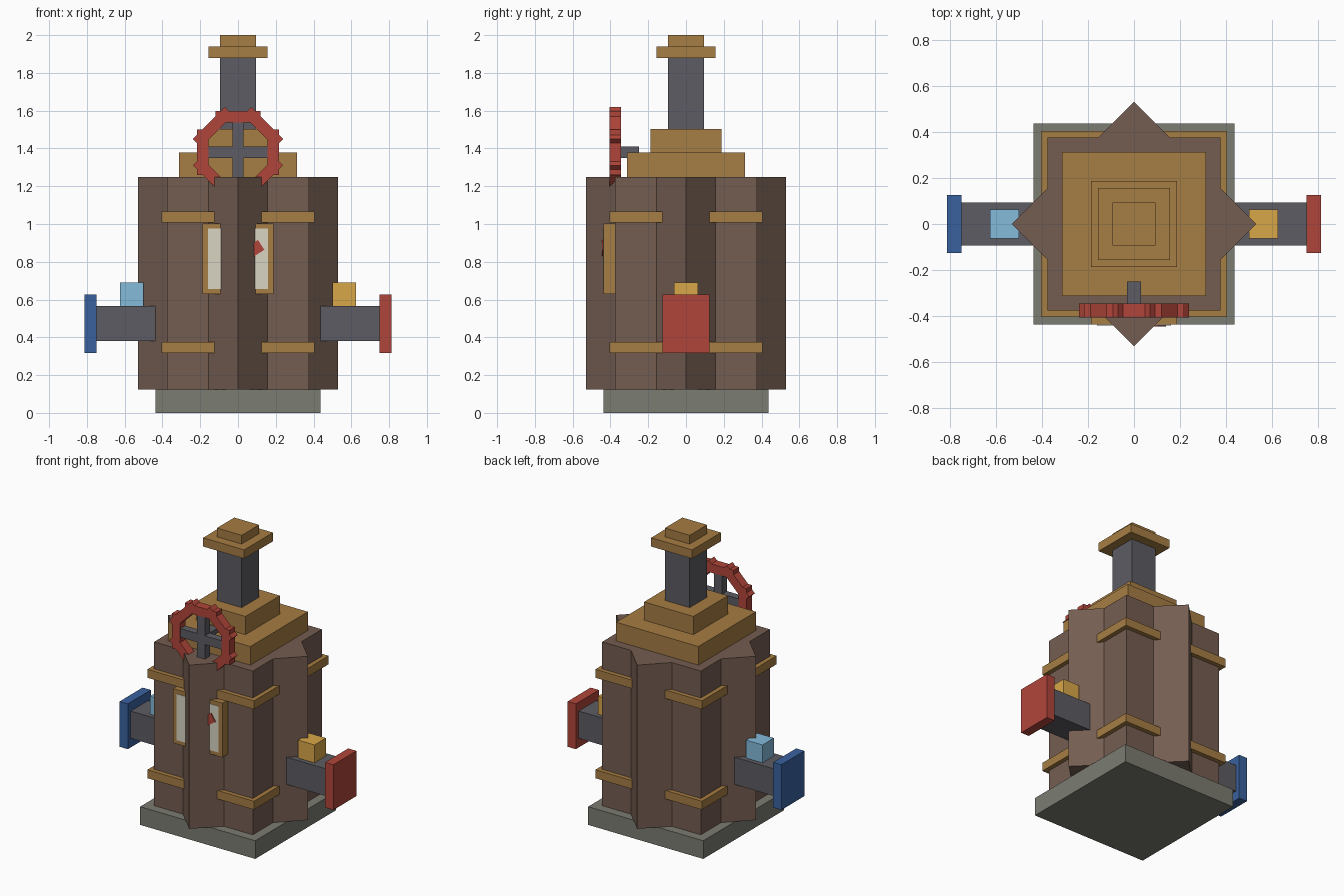
import bpy
import math
from mathutils import Matrix, Vector

old = bpy.data.objects.get("Cube")
if old:
    bpy.data.objects.remove(old, do_unlink=True)


def material(name, rgb):
    """Flat material from 0-255 display colour, stored as linear."""
    lin = [(c / 255 / 12.92) if c < 11 else ((c / 255 + 0.055) / 1.055) ** 2.4 for c in rgb]
    m = bpy.data.materials.new(name)
    m.use_nodes = True
    m.diffuse_color = (*lin, 1)
    bsdf = m.node_tree.nodes["Principled BSDF"]
    bsdf.inputs["Base Color"].default_value = (*lin, 1)
    bsdf.inputs["Roughness"].default_value = 0.8
    return m


BROWN = material("brown", (116, 93, 81))
BRASS = material("brass", (166, 125, 67))
IRON = material("dark iron", (92, 92, 99))
STONE = material("grey stone", (123, 124, 113))
RED = material("red", (176, 69, 58))
BLUE = material("blue", (57, 97, 158))
SKY = material("light blue", (133, 187, 219))
AMBER = material("amber", (217, 167, 73))
CREAM = material("cream", (217, 213, 195))


def box(name, mat, x, y, z, rot=None, pivot=(0, 0, 0)):
    """Box from (min, max) ranges, optionally rotated about a pivot."""
    bpy.ops.mesh.primitive_cube_add(size=1)
    ob = bpy.context.object
    ob.name = ob.data.name = name
    size = [r[1] - r[0] for r in (x, y, z)]
    mid = [(r[1] + r[0]) / 2 for r in (x, y, z)]
    mtx = Matrix.Translation(mid) @ Matrix.Diagonal((*size, 1))
    if rot:
        p = Matrix.Translation(Vector(pivot))
        mtx = p @ Matrix.Rotation(rot[0], 4, rot[1]) @ p.inverted() @ mtx
    ob.data.transform(mtx)
    ob.data.materials.append(mat)
    return ob


def block(name, mat, half, z0, z1, rot=None):
    """Square block centred on the vertical axis."""
    return box(name, mat, (-half, half), (-half, half), (z0, z1), rot)


# Base and eight-pointed boiler made of two crossed blocks
block("base", STONE, 0.4375, 0, 0.125)
block("boiler", BROWN, 0.375, 0.125, 1.25)
block("boiler_turned", BROWN, 0.375, 0.125, 1.25, (math.pi / 4, 'Z'))

# Bands around the boiler
block("lower_band", BRASS, 0.405, 0.317, 0.375)
block("upper_band", BRASS, 0.405, 1.007, 1.065)

# Stepped roof and chimney
block("roof_lower", BRASS, 0.3125, 1.25, 1.378)
block("roof_upper", BRASS, 0.1875, 1.378, 1.503)
block("chimney", IRON, 0.094, 1.503, 1.88)
block("chimney_rim", BRASS, 0.156, 1.88, 1.94)
block("chimney_cap", BRASS, 0.094, 1.94, 2.0)

# Gauge on the front
box("gauge_frame", BRASS, (-0.1875, 0.1875), (-0.4375, -0.37), (0.63, 1.003))
box("gauge_face", CREAM, (-0.16, 0.16), (-0.44, -0.435), (0.657, 0.975))
box("gauge_needle", RED, (0, 0.146), (-0.446, -0.436), (0.779, 0.841),
    (-math.radians(33), 'Y'), (0, 0, 0.81))

# Side pipes with flanges and valves
for side, s, flange, valve in (("left", 1, RED, AMBER), ("right", -1, BLUE, SKY)):
    def span(a, b):
        return tuple(sorted((s * a, s * b)))
    box(side + "_pipe", IRON, span(0.36, 0.75), (-0.094, 0.094), (0.38, 0.567))
    box(side + "_flange", flange, span(0.75, 0.8125), (-0.125, 0.125), (0.317, 0.628))
    box(side + "_valve", valve, span(0.5, 0.625), (-0.0625, 0.0625), (0.567, 0.69))

# Hand wheel: eight overlapping rim bars, crossed spokes and an axle
WZ = 1.38
for i in range(8):
    box(f"wheel_rim_{i + 1}", RED, (-0.12, 0.12), (-0.406, -0.345), (WZ + 0.157, WZ + 0.218),
        (i * math.pi / 4, 'Y'), (0, 0, WZ))
for i, part in enumerate(("upright", "level")):
    box("wheel_spoke_" + part, IRON, (-0.03, 0.03), (-0.402, -0.349), (WZ - 0.16, WZ + 0.16),
        (i * math.pi / 2, 'Y'), (0, 0, WZ))
box("wheel_axle", IRON, (-0.03, 0.03), (-0.39, -0.25), (WZ - 0.03, WZ + 0.03))
